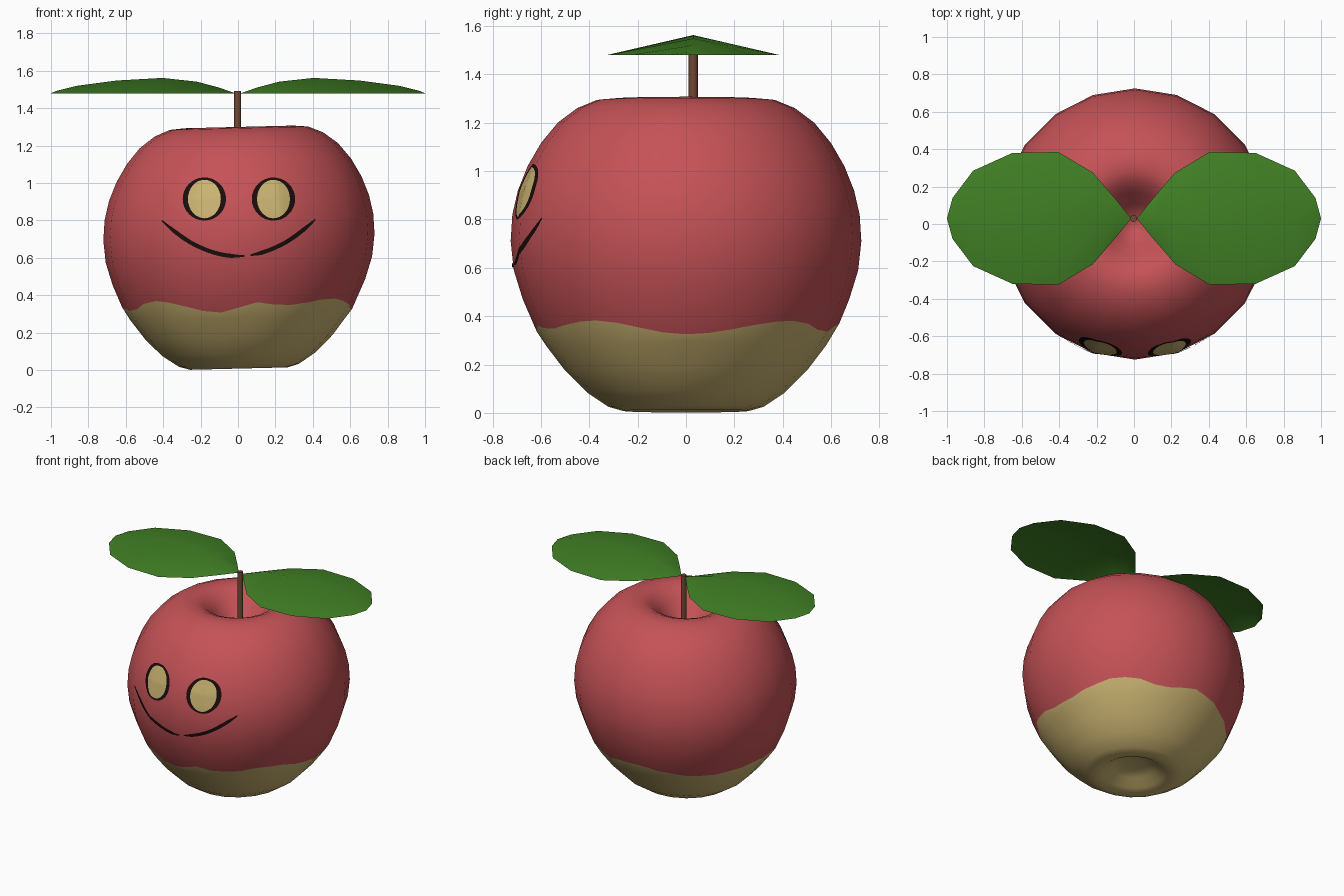
import bpy, math
from mathutils import Vector
from mathutils.bvhtree import BVHTree

if "Cube" in bpy.data.objects:
    bpy.data.objects.remove(bpy.data.objects["Cube"])


def material(name, rgb):
    m = bpy.data.materials.new(name)
    m.diffuse_color = (*rgb, 1)
    m.use_nodes = True
    m.node_tree.nodes["Principled BSDF"].inputs["Base Color"].default_value = m.diffuse_color
    return m


RED = material("apple red", (0.56, 0.085, 0.095))
CREAM = material("warm yellow", (0.59, 0.45, 0.165))
GREEN = material("leaf green", (0.052, 0.215, 0.018))
BROWN = material("stem brown", (0.17, 0.065, 0.035))
BLACK = material("dark outline", (0.01, 0.004, 0.004))


def make(name, verts, faces, mats, idx=None, smooth=60):
    me = bpy.data.meshes.new(name)
    me.from_pydata(verts, [], faces)
    for m in mats:
        me.materials.append(m)
    if idx:
        for p, i in zip(me.polygons, idx):
            p.material_index = i
    ob = bpy.data.objects.new(name, me)
    bpy.context.collection.objects.link(ob)
    bpy.ops.object.select_all(action='DESELECT')
    ob.select_set(True)
    bpy.context.view_layer.objects.active = ob
    bpy.ops.object.shade_smooth_by_angle(angle=math.radians(smooth))
    return ob


# Apple body: lathed 20-sided profile with a wavy colour boundary row
N = 40
LOWER = [(0.07, 0.085), (0.14, 0.065), (0.2, 0.025), (0.26, 0.008), (0.32, 0.025),
         (0.41, 0.085), (0.5, 0.175), (0.58, 0.28)]
UPPER = [(0.675, 0.47), (0.712, 0.59), (0.725, 0.71), (0.718, 0.82), (0.695, 0.92),
         (0.655, 1.02), (0.6, 1.115), (0.53, 1.2), (0.45, 1.26), (0.37, 1.293),
         (0.29, 1.3), (0.23, 1.275), (0.17, 1.22), (0.11, 1.14), (0.05, 1.085)]
WAVE = [(-180, .35), (-160, .33), (-135, .38), (-99, .31), (-81, .36), (-67, .34),
        (-38, .37), (0, .31), (45, .37), (70, .33), (90, .37), (135, .32), (180, .35)]


def wave(deg):
    for (a, za), (b, zb) in zip(WAVE, WAVE[1:]):
        if a <= deg <= b:
            t = (1 - math.cos(math.pi * (deg - a) / (b - a))) / 2
            return za + (zb - za) * t


def body_point(r, z, j):
    a = math.radians(-90 + 360 * j / N)
    if j % 2:                      # odd columns lie on the chord
        r *= math.cos(2 * math.pi / N)
    x, y = r * math.cos(a), r * math.sin(a)
    return (x + 0.005, y, z + 0.025 * x)


verts, faces, idx = [], [], []
rows = LOWER + [None] + UPPER
for row in rows:
    for j in range(N):
        if row:
            r, z = row
        else:
            deg = (-90 + 360 * j / N + 180) % 360 - 180
            z = wave(deg)
            r = 0.58 + 0.095 * (z - 0.28) / 0.19 + 0.009
        verts.append(body_point(r, z, j))
for i in range(len(rows) - 1):
    for j in range(N):
        k = (j + 1) % N
        faces.append((i * N + j, i * N + k, (i + 1) * N + k, (i + 1) * N + j))
        idx.append(1 if i < len(LOWER) else 0)
bottom, top = len(verts), len(verts) + 1
verts += [(0.005, 0, 0.08), (0.005, 0, 1.07)]
last = (len(rows) - 1) * N
for j in range(N):
    k = (j + 1) % N
    faces += [(bottom, k, j), (top, last + j, last + k)]
    idx += [1, 0]
make("apple_body", verts, faces, [RED, CREAM], idx, 80)
tree = BVHTree.FromPolygons([Vector(v) for v in verts], faces)


def on_skin(x, z, lift=0.006):
    hit, normal, _, _ = tree.ray_cast(Vector((x, -2, z)), Vector((0, 1, 0)))
    return hit + normal * lift


# Eyes: thin discs following the skin, with a dark rim
S = 32
RINGS = [(0.022, 0.026), (0.044, 0.052), (0.066, 0.078), (0.087, 0.102),
         (0.101, 0.108), (0.115, 0.114)]
for side, cx in (("left", -0.178), ("right", 0.188)):
    v, f, m = [on_skin(cx, 0.913)], [], []
    for rx, rz in RINGS:
        for j in range(S):
            a = 2 * math.pi * j / S
            v.append(on_skin(cx + rx * math.cos(a), 0.913 + rz * math.sin(a)))
    for j in range(S):
        k = (j + 1) % S
        f.append((0, 1 + j, 1 + k))
        m.append(0)
        for i in range(len(RINGS) - 1):
            p, q = 1 + i * S, 1 + (i + 1) * S
            f.append((p + j, q + j, q + k, p + k))
            m.append(1 if i >= 3 else 0)
    make(side + "_eye", v, f, [CREAM, BLACK], m)


# Mouth: two thin curved strips with a small gap between
def mouth(name, x0, x1, steps=24):
    v, f = [], []
    for i in range(steps + 1):
        x = x0 + (x1 - x0) * i / steps
        z = 0.61 + 0.19 * (x / 0.405) ** 2
        slope = 2 * 0.19 * x / 0.405 ** 2
        n = Vector((-slope, 1)).normalized()
        w = 0.011 * min(1, 0.35 + 4 * min(i, steps - i) / steps)
        for s in (-w, w):
            v.append(on_skin(x + n.x * s, z + n.y * s))
    for i in range(steps):
        f.append((2 * i, 2 * i + 2, 2 * i + 3, 2 * i + 1))
    make(name, v, f, [BLACK])


mouth("mouth_left", -0.405, 0.035)
mouth("mouth_right", 0.065, 0.41)

# Stem
bpy.ops.mesh.primitive_cylinder_add(vertices=10, radius=0.019, depth=0.45,
                                    location=(-0.002, 0.03, 1.267))
stem = bpy.context.object
stem.name = "stem"
stem.data.materials.append(BROWN)
bpy.ops.object.shade_smooth_by_angle(angle=math.radians(50))

# Leaves: ridged open sheets; each station is x, half width, ridge height
LEAF = [(0.10, 0.105, 1.51), (0.22, 0.245, 1.542), (0.405, 0.355, 1.562),
        (0.65, 0.35, 1.548), (0.86, 0.255, 1.52), (0.97, 0.11, 1.493)]
for side, sx in (("left", -1), ("right", 1)):
    v = [(sx * 0.015, 0.03, 1.48), (sx * 1.0, 0.03, 1.48)]
    for x, w, z in LEAF:
        v += [(sx * x, 0.03 - w, 1.48), (sx * x, 0.03, z), (sx * x, 0.03 + w, 1.48)]
    f = [(0, 2, 3), (0, 3, 4)]
    for i in range(len(LEAF) - 1):
        a = 2 + 3 * i
        f += [(a, a + 3, a + 4, a + 1), (a + 1, a + 4, a + 5, a + 2)]
    e = 2 + 3 * (len(LEAF) - 1)
    f += [(e, 1, e + 1), (e + 1, 1, e + 2)]
    if sx < 0:
        f = [p[::-1] for p in f]
    make(side + "_leaf", v, f, [GREEN], None, 40)
